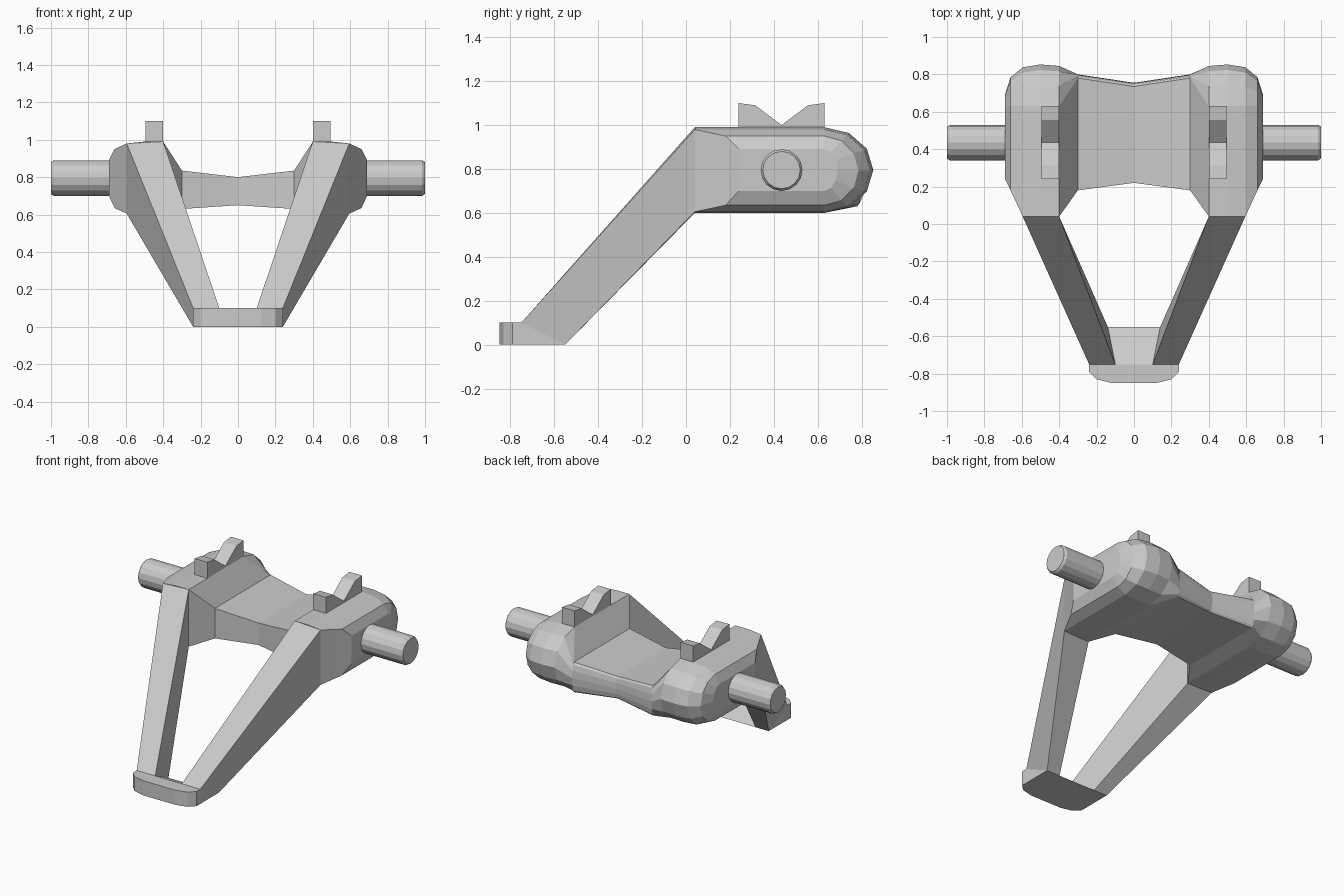
import bpy, bmesh
from math import sin, cos, pi

if "Cube" in bpy.data.objects:
    bpy.data.objects.remove(bpy.data.objects["Cube"])


def loft(name, rings, mirror=False):
    """Skin a list of equal-length point rings and cap both ends."""
    bm = bmesh.new()
    loops = [[bm.verts.new(p) for p in ring] for ring in rings]
    n = len(loops[0])
    for a, b in zip(loops, loops[1:]):
        for i in range(n):
            j = (i + 1) % n
            bm.faces.new((a[i], a[j], b[j], b[i]))
    bm.faces.new(loops[0])
    bm.faces.new(loops[-1])
    bmesh.ops.recalc_face_normals(bm, faces=bm.faces)
    mesh = bpy.data.meshes.new(name)
    bm.to_mesh(mesh)
    bm.free()
    ob = bpy.data.objects.new(name, mesh)
    bpy.context.collection.objects.link(ob)
    if mirror:
        ob.modifiers.new("Mirror", 'MIRROR')
    return ob


def body_ring(x, y_front, y_arc, y_back, z_low, z_top):
    """Section with a flat front and an elliptical back."""
    zc, rz = (z_top + z_low) / 2, (z_top - z_low) / 2
    arc = [(x, y_arc + (y_back - y_arc) * cos(a), zc + rz * sin(a))
           for a in (pi / 2 - k * pi / 6 for k in range(7))]
    return [(x, y_front, z_low), (x, y_front, z_top)] + arc


# Body: narrow waist between two rounded lobes
half = [
    (0.00, 0.22, 0.735, 0.755, 0.65, 0.80),
    (0.30, 0.18, 0.78, 0.80, 0.63, 0.835),
    (0.40, 0.04, 0.63, 0.845, 0.60, 0.99),
    (0.50, 0.04, 0.63, 0.853, 0.60, 0.99),
    (0.595, 0.04, 0.63, 0.838, 0.605, 0.98),
    (0.66, 0.18, 0.63, 0.785, 0.635, 0.95),
    (0.69, 0.24, 0.63, 0.69, 0.70, 0.89),
]
sections = [(-s[0],) + s[1:] for s in reversed(half[1:])] + half
loft("body", [body_ring(*s) for s in sections])

# Slanted legs
loft("legs", [
    [(0.40, 0.06, 0.60), (0.595, 0.06, 0.605), (0.595, 0.06, 0.98), (0.40, 0.06, 0.985)],
    [(0.40, 0.04, 0.60), (0.595, 0.04, 0.605), (0.595, 0.04, 0.98), (0.40, 0.04, 0.99)],
    [(0.14, -0.55, 0.0), (0.24, -0.55, 0.0), (0.24, -0.75, 0.10), (0.10, -0.75, 0.10)],
], mirror=True)

# Foot plate with rounded front and wedge at the back
right = [(0.24, -0.79), (0.20, -0.83), (0.12, -0.85)]
front = right + [(-x, y) for x, y in reversed(right)]


def foot_ring(z, y_back):
    pts = [(0.24, y_back)] + front + [(-0.24, y_back)]
    return [(x, y, z) for x, y in pts]


loft("foot", [foot_ring(0.0, -0.55), foot_ring(0.10, -0.75)])

# Side pins with a small end chamfer
loft("side_pins", [
    [(x, 0.435 + r * cos(k * pi / 8), 0.795 + r * sin(k * pi / 8)) for k in range(16)]
    for x, r in ((0.60, 0.095), (0.985, 0.095), (1.0, 0.085))
], mirror=True)

# V-notched rests on top of the lobes
notch = [(0.24, 0.985), (0.24, 1.10), (0.315, 1.09), (0.435, 1.0),
         (0.555, 1.09), (0.63, 1.10), (0.63, 0.985)]
loft("notched_rests", [[(x, y, z) for y, z in notch] for x in (0.40, 0.495)], mirror=True)
